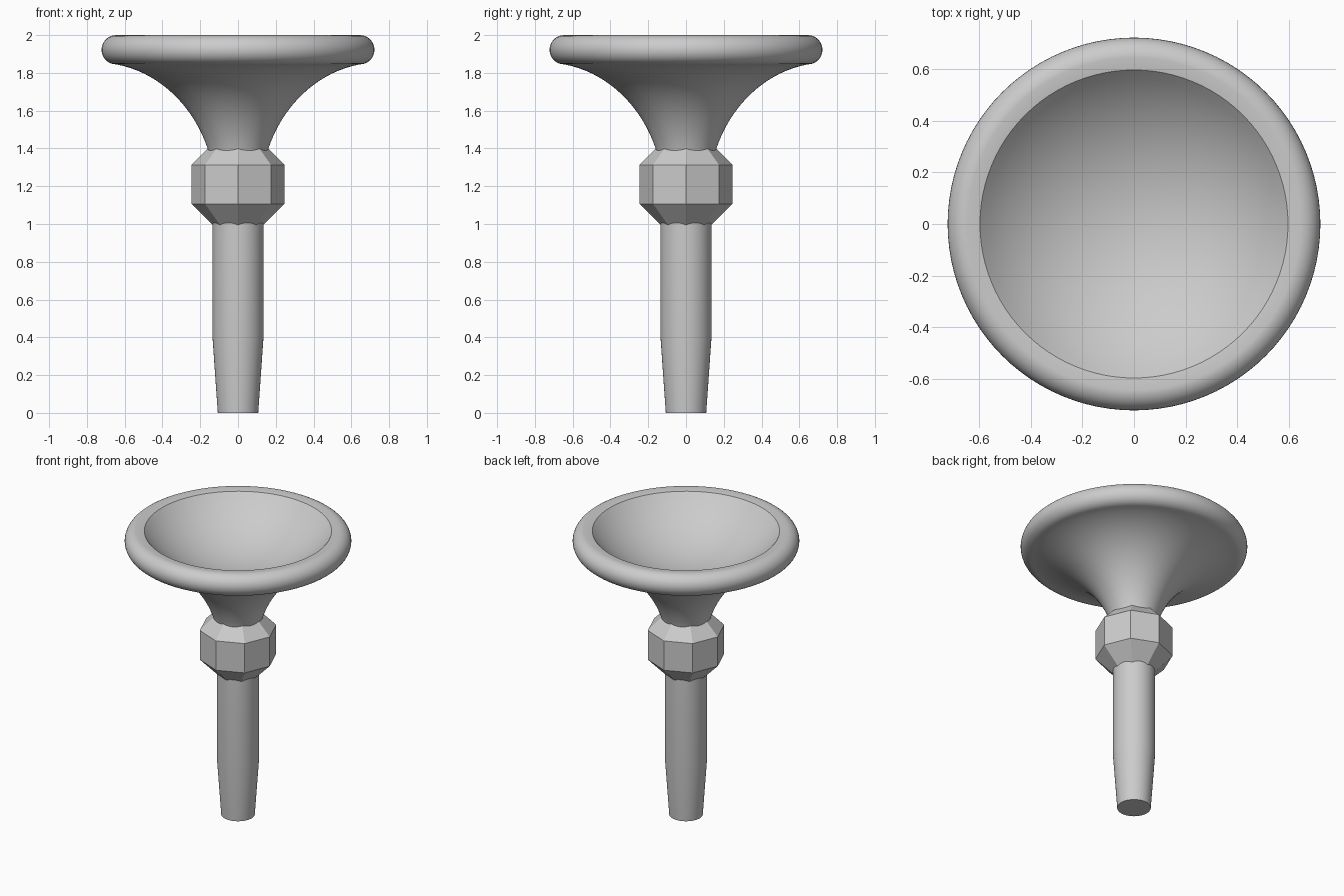
import bpy
import bmesh
from math import sin, cos, pi, radians, asin, sqrt
from mathutils import Vector
from mathutils.geometry import interpolate_bezier

cube = bpy.data.objects.get("Cube")
if cube:
    bpy.data.objects.remove(cube, do_unlink=True)

# Single plain grey material
grey = bpy.data.materials.new("plain_grey")
grey.use_nodes = True
colour = (0.6, 0.6, 0.6, 1)
grey.diffuse_color = colour
grey.node_tree.nodes["Principled BSDF"].inputs["Base Color"].default_value = colour


def lathe(name, profile, sides=96, smooth=True):
    """Revolve (radius, z) points, listed outside-up, about the z axis."""
    bm = bmesh.new()
    verts = [bm.verts.new((r, 0, z)) for r, z in profile]
    edges = [bm.edges.new(pair) for pair in zip(verts, verts[1:])]
    bmesh.ops.spin(bm, geom=verts + edges, cent=(0, 0, 0), axis=(0, 0, 1),
                   angle=2 * pi, steps=sides, use_duplicate=False)
    bmesh.ops.remove_doubles(bm, verts=bm.verts, dist=0.0001)
    bmesh.ops.recalc_face_normals(bm, faces=bm.faces)
    mesh = bpy.data.meshes.new(name)
    bm.to_mesh(mesh)
    bm.free()
    mesh.materials.append(grey)
    obj = bpy.data.objects.new(name, mesh)
    bpy.context.collection.objects.link(obj)
    if smooth:
        bpy.ops.object.select_all(action='DESELECT')
        obj.select_set(True)
        bpy.context.view_layer.objects.active = obj
        bpy.ops.object.shade_smooth_by_angle(angle=radians(30))
    return obj


# Straight stem, tapered towards its foot
lathe("stem", [(0, 0), (0.107, 0), (0.135, 0.4), (0.135, 1.1), (0, 1.1)], 64)

# Faceted octagonal collar
lathe("collar", [(0, 0.97), (0.11, 0.97), (0.247, 1.107), (0.247, 1.313),
                 (0.13, 1.43), (0, 1.43)], 8, smooth=False)

# Flared horn, rounded rim and hollow bowl in one closed profile
flare = [(p.x, p.z) for p in interpolate_bezier(
    Vector((0.155, 0, 1.38)), Vector((0.22, 0, 1.6)),
    Vector((0.4, 0, 1.8)), Vector((0.645, 0, 1.845)), 20)]

rim_r, tube = 0.645, 0.0775
rim = []
for i in range(1, 17):
    a = -pi / 2 + pi * i / 16
    rim.append((rim_r + tube * cos(a), 2 - tube + tube * sin(a)))

lip_r, lip_z, bowl_r = 0.597, 1.993, 0.8
centre_z = lip_z + sqrt(bowl_r ** 2 - lip_r ** 2)
lip_angle = asin(lip_r / bowl_r)
bowl = []
for i in range(17):
    a = lip_angle * (1 - i / 16)
    bowl.append((bowl_r * sin(a), centre_z - bowl_r * cos(a)))

lathe("flared_cup", [(0, 1.3), (0.14, 1.3)] + flare + rim + bowl)
